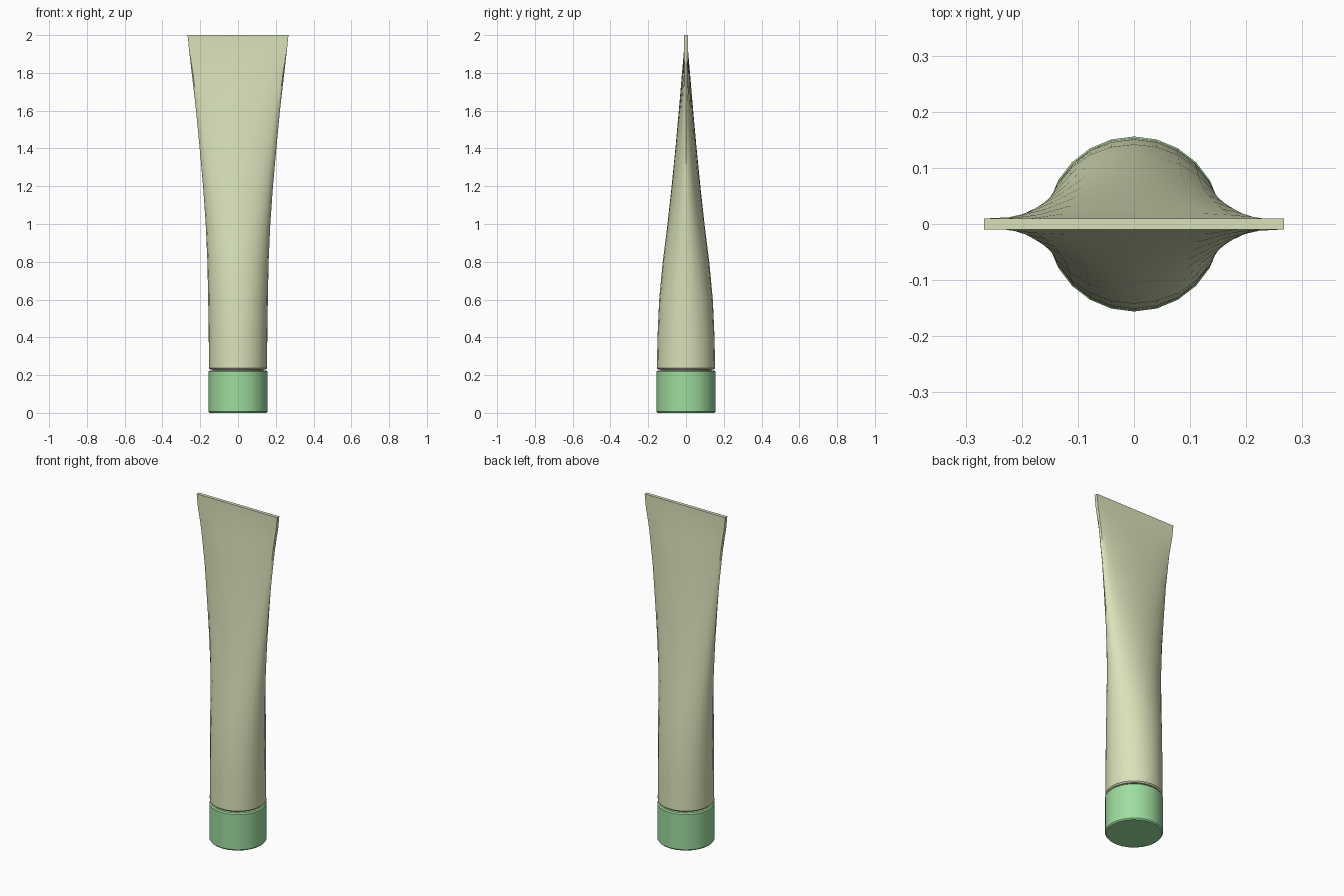
import bpy, bmesh, math

if "Cube" in bpy.data.objects:
    bpy.data.objects.remove(bpy.data.objects["Cube"])

N = 24  # sides of every round section


def material(name, rgb):
    m = bpy.data.materials.new(name)
    m.diffuse_color = (*rgb, 1)
    m.use_nodes = True
    m.node_tree.nodes["Principled BSDF"].inputs["Base Color"].default_value = m.diffuse_color
    return m


def ring(w, d, z, flat=0.0):
    """Ellipse of half width w and half depth d, blended to a thin rectangle by flat."""
    pts = []
    for i in range(N):
        a = 2 * math.pi * (i + 0.0) / N
        c, s = math.cos(a), math.sin(a)
        # rectangle version keeps the x spacing but has full depth everywhere
        sign = 0 if abs(s) < 1e-6 else math.copysign(1, s)
        rx = c if abs(c) < 0.95 else math.copysign(1, c)
        pts.append((w * (c + (rx - c) * flat), d * (s + (sign - s) * flat), z))
    return pts


def loft(name, sections, mat):
    bm = bmesh.new()
    rings = [[bm.verts.new(p) for p in ring(*s)] for s in sections]
    for a, b in zip(rings, rings[1:]):
        for i in range(N):
            j = (i + 1) % N
            bm.faces.new((a[i], a[j], b[j], b[i]))
    bm.faces.new(rings[0][::-1])
    bm.faces.new(rings[-1])
    bmesh.ops.recalc_face_normals(bm, faces=bm.faces)
    me = bpy.data.meshes.new(name)
    bm.to_mesh(me)
    bm.free()
    me.materials.append(mat)
    ob = bpy.data.objects.new(name, me)
    bpy.context.collection.objects.link(ob)
    bpy.ops.object.select_all(action='DESELECT')
    ob.select_set(True)
    bpy.context.view_layer.objects.active = ob
    bpy.ops.object.shade_smooth_by_angle(angle=math.radians(35))
    return ob


cream = material("pale olive", (0.70, 0.76, 0.49))
green = material("soft green", (0.35, 0.72, 0.35))

# screw cap, standing on the ground
loft("cap", [(0.15, 0.15, 0), (0.156, 0.156, 0.007),
             (0.156, 0.156, 0.218), (0.15, 0.15, 0.225)], green)

# short neck seen in the gap between cap and tube
loft("neck", [(0.135, 0.135, 0.215), (0.135, 0.135, 0.245)], cream)

# squeezed tube: round at the shoulder, flat at the crimped end
loft("tube_body", [
    (0.147, 0.147, 0.231), (0.154, 0.154, 0.238), (0.155, 0.151, 0.4),
    (0.158, 0.142, 0.6), (0.162, 0.123, 0.8), (0.171, 0.098, 1.0),
    (0.185, 0.076, 1.2), (0.203, 0.056, 1.4), (0.222, 0.038, 1.6),
    (0.245, 0.021, 1.8, 0.2), (0.26, 0.010, 1.93, 1),
    (0.267, 0.010, 2.0, 1)], cream)
